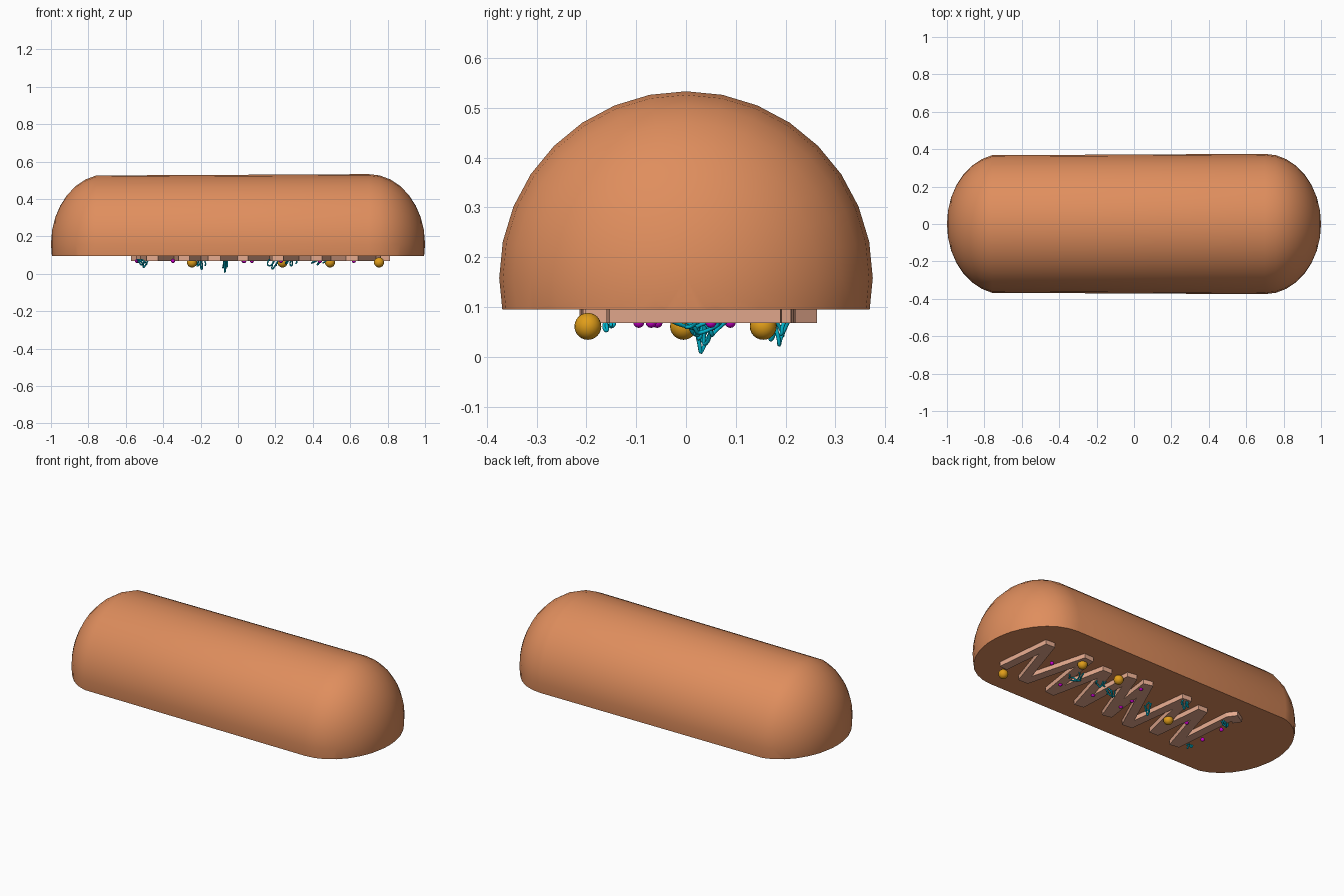
import bpy, bmesh, math, random
from mathutils import Vector

if "Cube" in bpy.data.objects:
    bpy.data.objects.remove(bpy.data.objects["Cube"])

random.seed(4)
CUT = 0.095          # height of the flat section face


def material(name, rgb):
    m = bpy.data.materials.new(name)
    m.diffuse_color = (*rgb, 1)
    m.use_nodes = True
    m.node_tree.nodes["Principled BSDF"].inputs["Base Color"].default_value = m.diffuse_color
    return m


ORANGE = material("orange membrane", (0.74, 0.27, 0.11))
PINK = material("pale pink folds", (0.78, 0.40, 0.27))
GOLD = material("gold granules", (0.75, 0.34, 0.01))
MAGENTA = material("magenta ribosomes", (0.60, 0.0, 0.60))
TEAL = material("teal strands", (0.0, 0.45, 0.60))


def make(name, bm, mat, angle=40):
    bmesh.ops.recalc_face_normals(bm, faces=bm.faces)
    me = bpy.data.meshes.new(name)
    bm.to_mesh(me)
    bm.free()
    ob = bpy.data.objects.new(name, me)
    bpy.context.collection.objects.link(ob)
    me.materials.append(mat)
    bpy.ops.object.select_all(action='DESELECT')
    ob.select_set(True)
    bpy.context.view_layer.objects.active = ob
    bpy.ops.object.shade_smooth_by_angle(angle=math.radians(angle))
    return ob


# Outer membrane: stretched sphere, cut flat underneath
R, CAP, SIDES, CZ = 0.375, 0.30, 32, 0.158
step = math.tau / SIDES
profile = [(-0.7 - CAP * math.sin(k * step), R * math.cos(k * step)) for k in range(7, 0, -1)]
profile += [(0.7 + CAP * math.sin(k * step), R * math.cos(k * step)) for k in range(8)]
bm = bmesh.new()
rings = [[bm.verts.new((x, r * math.sin(i * step), CZ + r * math.cos(i * step)))
          for i in range(SIDES)] for x, r in profile]
for a, b in zip(rings, rings[1:]):
    for i in range(SIDES):
        j = (i + 1) % SIDES
        bm.faces.new((a[i], a[j], b[j], b[i]))
for ring, x in ((rings[0], -1), (rings[-1], 1)):
    tip = bm.verts.new((x, 0, CZ))
    for i in range(SIDES):
        bm.faces.new((ring[i], ring[(i + 1) % SIDES], tip))
bmesh.ops.bisect_plane(bm, geom=bm.verts[:] + bm.edges[:] + bm.faces[:],
                       plane_co=(0, 0, CUT), plane_no=(0, 0, 1), clear_inner=True)
bmesh.ops.holes_fill(bm, edges=[e for e in bm.edges if e.is_boundary], sides=0)
make("outer_membrane", bm, ORANGE)

# Inner folds: zigzag ribbon standing out of the section face
path = [(.79, -.18), (.75, .21), (.61, -.22), (.49, .23), (.42, -.23), (.33, .19),
        (.21, -.23), (.19, .23), (.02, -.22), (.08, .23), (-.13, -.23), (-.19, .24),
        (-.29, -.20), (-.33, .20), (-.46, -.23), (-.50, .24), (-.56, .20)]
pts = []
for (ax, ay), (bx, by) in zip(path, path[1:]):   # blunt the zigzag corners
    for t in (0.06, 0.94):
        pts.append(Vector((ax + (bx - ax) * t, ay + (by - ay) * t)))
bm = bmesh.new()
rows = []
for i, p in enumerate(pts):
    d = (pts[min(i + 1, len(pts) - 1)] - pts[max(i - 1, 0)]).normalized()
    n = Vector((-d.y, d.x)) * 0.026
    rows.append([bm.verts.new((q.x, q.y, z)) for q, z in
                 ((p + n, CUT + .003), (p + n, .068), (p - n, .068), (p - n, CUT + .003))])
for a, b in zip(rows, rows[1:]):
    for k in range(4):
        bm.faces.new((a[k], a[(k + 1) % 4], b[(k + 1) % 4], b[k]))
bm.faces.new(rows[0])
bm.faces.new(rows[-1])
make("inner_folds", bm, PINK, 30)


# Granules and ribosomes
def balls(name, spots, radius, z, mat):
    for i, (x, y) in enumerate(spots):
        bm = bmesh.new()
        bmesh.ops.create_uvsphere(bm, u_segments=20, v_segments=12, radius=radius)
        ob = make(f"{name}_{i + 1}", bm, mat, 60)
        ob.location = (x, y, z)


balls("granule", [(.754, -.197), (.492, .155), (.238, .155), (-.246, -.005)], .027, .061, GOLD)
balls("ribosome", [(.619, .05), (.438, -.095), (.23, -.07), (.034, -.07), (.029, .018),
                   (.074, .147), (-.348, .026), (-.531, -.058), (-.54, .089)], .011, .069, MAGENTA)


# Curled strands: centre, half spread, and depth reached below the folds
TUBE = 0.004
strands = [(.43, .02, .05, .05, .030), (.28, .055, .04, .03, .035), (.19, .03, .04, .03, .054),
           (-.07, .03, .016, .025, .072), (-.20, .19, .03, .02, .056),
           (-.50, .165, .03, .02, .045), (-.52, -.155, .025, .018, .025)]
for s, (cx, cy, sx, sy, depth) in enumerate(strands):
    cu = bpy.data.curves.new(f"dna_strand_{s + 1}", 'CURVE')
    cu.dimensions = '3D'
    cu.bevel_depth = TUBE
    cu.bevel_resolution = 2
    cu.use_fill_caps = True
    sp = cu.splines.new('POLY')
    N = 64
    sp.points.add(N)
    ph = random.uniform(0, math.tau)
    for i in range(N + 1):
        t = i / N
        x = cx + sx * ((2 * t - 1) * .7 + .3 * math.sin(15 * t + ph))
        y = cy + sy * math.sin(9 * t + ph) * (.6 + .4 * math.cos(17 * t))
        z = .076 - depth * math.sin(math.pi * 2.5 * t) ** 2 * (.55 + .45 * math.sin(math.pi * t) ** 4)
        sp.points[i].co = (x, y, z, 1)
    sp.use_smooth = True
    cu.materials.append(TEAL)
    bpy.context.collection.objects.link(bpy.data.objects.new(cu.name, cu))
